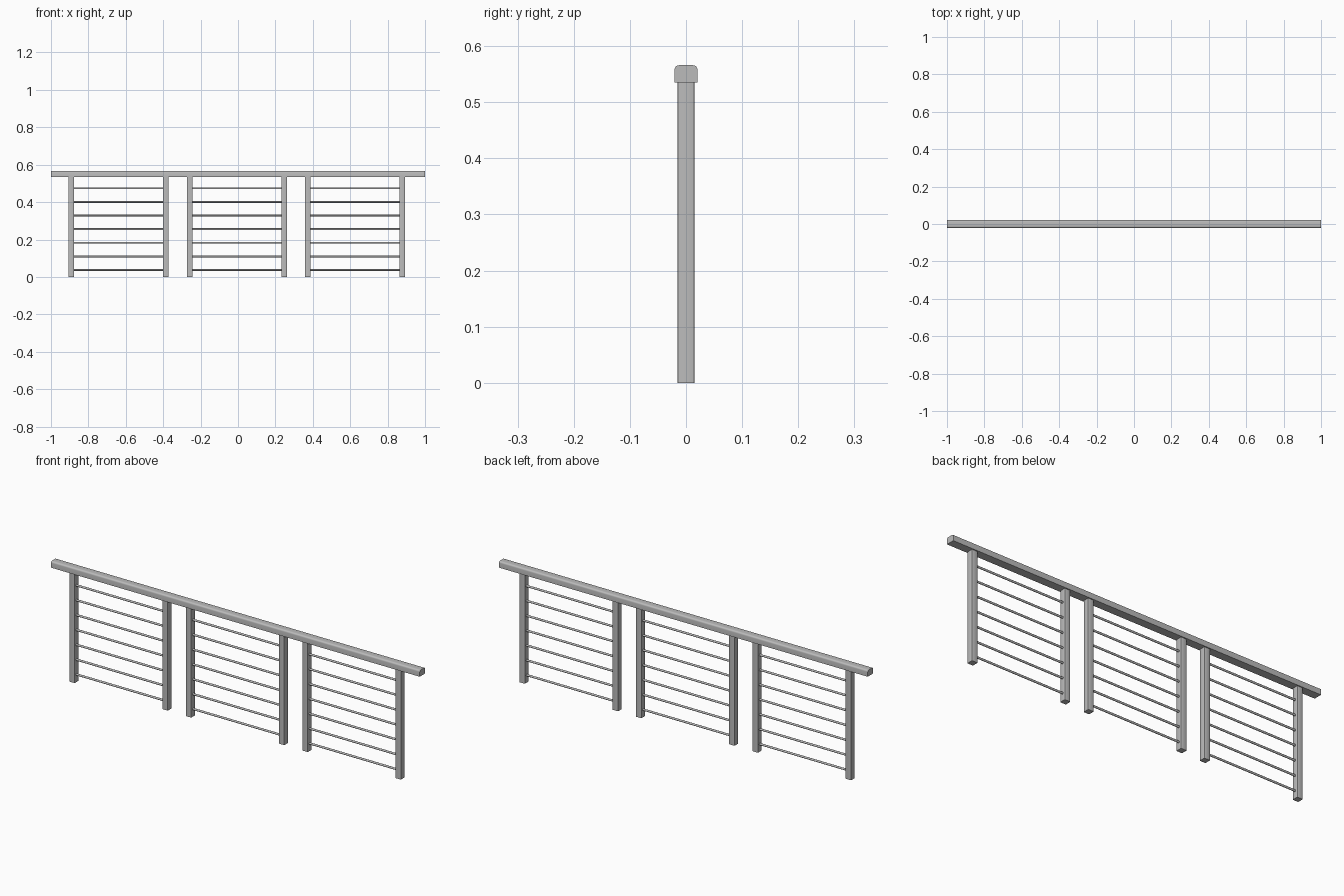
import bpy, bmesh, math
from mathutils import Matrix

cube = bpy.data.objects.get("Cube")
if cube:
    bpy.data.objects.remove(cube, do_unlink=True)

steel = bpy.data.materials.new("grey_steel")
steel.use_nodes = True
GREY = (0.5, 0.5, 0.5, 1)
steel.diffuse_color = GREY
steel.node_tree.nodes["Principled BSDF"].inputs["Base Color"].default_value = GREY


def finish(bm, name):
    mesh = bpy.data.meshes.new(name)
    bmesh.ops.recalc_face_normals(bm, faces=bm.faces)
    bm.to_mesh(mesh)
    bm.free()
    mesh.materials.append(steel)
    ob = bpy.data.objects.new(name, mesh)
    bpy.context.collection.objects.link(ob)
    bpy.ops.object.select_all(action='DESELECT')
    ob.select_set(True)
    bpy.context.view_layer.objects.active = ob
    bpy.ops.object.shade_smooth_by_angle(angle=math.radians(35))
    return ob


def bevelled_box(name, size, center, radius, segments, pick):
    """Box whose edges chosen by pick(edge direction, edge midpoint) are rounded."""
    bm = bmesh.new()
    bmesh.ops.create_cube(bm, size=1)
    bmesh.ops.scale(bm, vec=size, verts=bm.verts)
    edges = [e for e in bm.edges
             if pick((e.verts[1].co - e.verts[0].co).normalized(),
                     (e.verts[0].co + e.verts[1].co) / 2)]
    bmesh.ops.bevel(bm, geom=edges, offset=radius, segments=segments,
                    profile=0.5, affect='EDGES')
    bmesh.ops.translate(bm, vec=center, verts=bm.verts)
    return finish(bm, name)


def bar(name, length, center, radius):
    bm = bmesh.new()
    turn = Matrix.Translation(center) @ Matrix.Rotation(math.pi / 2, 4, 'Y')
    bmesh.ops.create_cone(bm, cap_ends=True, segments=16, radius1=radius,
                          radius2=radius, depth=length, matrix=turn)
    return finish(bm, name)


# Handrail, rounded along its two top edges
RAIL_BOTTOM, RAIL_TOP = 0.535, 0.566
bevelled_box("handrail", (2, 0.041, RAIL_TOP - RAIL_BOTTOM),
             (0, 0, (RAIL_TOP + RAIL_BOTTOM) / 2), 0.008, 4,
             lambda d, m: abs(d.x) > 0.9 and m.z > 0)

# Three panels, each with two posts and seven bars
SPAN, POST = 0.505, 0.030
for i, side in enumerate(("right", "middle", "left")):
    cx = -0.006 + (i - 1) * 0.632
    for s, end in ((-1, "right"), (1, "left")):
        bevelled_box(f"{side}_panel_{end}_post", (POST, POST, RAIL_BOTTOM),
                     (cx + s * SPAN / 2, 0, RAIL_BOTTOM / 2), 0.002, 2,
                     lambda d, m: abs(d.z) > 0.9)
    for k in range(7):
        bar(f"{side}_panel_bar_{k + 1}", SPAN - POST + 0.004,
            (cx, 0, 0.037 + k * 0.0728), 0.005)
